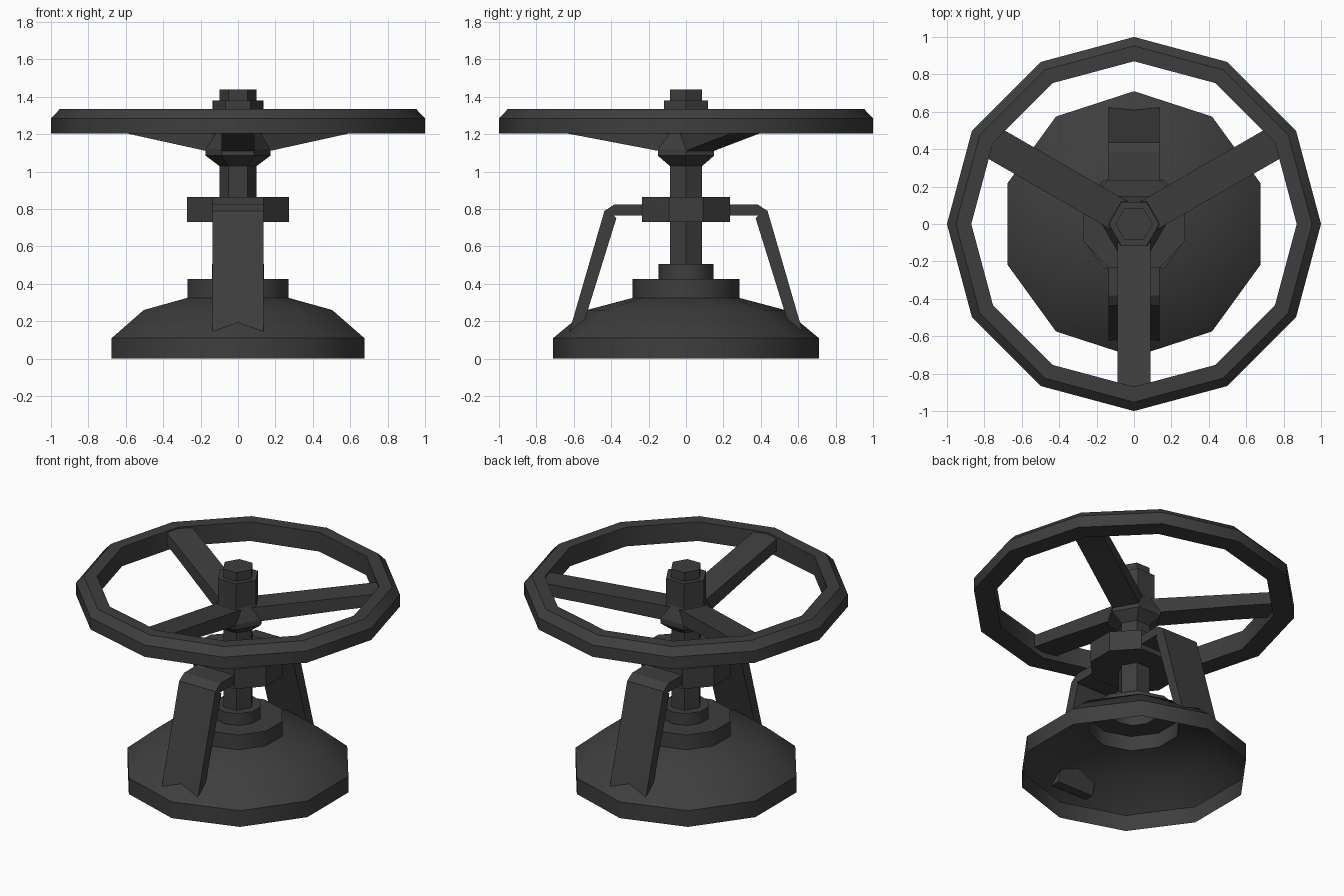
import bpy, bmesh, math
from mathutils import Matrix

default = bpy.data.objects.get("Cube")
if default:
    bpy.data.objects.remove(default, do_unlink=True)

iron = bpy.data.materials.new("dark_iron")
iron.use_nodes = True
iron.diffuse_color = (0.048, 0.048, 0.048, 1)
iron.node_tree.nodes["Principled BSDF"].inputs["Base Color"].default_value = iron.diffuse_color


def finish(name, bm, smooth_angle=None):
    mesh = bpy.data.meshes.new(name)
    bm.to_mesh(mesh)
    bm.free()
    mesh.materials.append(iron)
    obj = bpy.data.objects.new(name, mesh)
    bpy.context.collection.objects.link(obj)
    if smooth_angle:
        bpy.ops.object.select_all(action='DESELECT')
        obj.select_set(True)
        bpy.context.view_layer.objects.active = obj
        bpy.ops.object.shade_smooth_by_angle(angle=math.radians(smooth_angle))
    return obj


def lathe(name, profile, sides, phase=0, closed=False, bottom=True, smooth_angle=None):
    """Turn a (radius, height) profile, listed upward on the outside, around z."""
    bm = bmesh.new()
    angles = [math.radians(phase) + math.tau * i / sides for i in range(sides)]
    rings = [[bm.verts.new((r * math.cos(a), r * math.sin(a), z)) for a in angles]
             for r, z in profile]
    pairs = list(zip(rings, rings[1:]))
    if closed:
        pairs.append((rings[-1], rings[0]))
    for low, high in pairs:
        for i in range(sides):
            j = (i + 1) % sides
            bm.faces.new((low[i], low[j], high[j], high[i]))
    if not closed:
        bm.faces.new(rings[-1])
        if bottom:
            bm.faces.new(rings[0][::-1])
    return finish(name, bm, smooth_angle)


def strap(name, outline, width, turn):
    """Extrude an (outward, height) outline across its width, then turn it about z."""
    bm = bmesh.new()
    sides = [[bm.verts.new((r, s * width / 2, z)) for r, z in outline] for s in (-1, 1)]
    near, far = sides
    bm.faces.new(near)
    bm.faces.new(far[::-1])
    for i in range(len(outline)):
        j = (i + 1) % len(outline)
        bm.faces.new((near[i], far[i], far[j], near[j]))
    bmesh.ops.recalc_face_normals(bm, faces=bm.faces)
    bm.transform(Matrix.Rotation(math.radians(turn), 4, 'Z'))
    return finish(name, bm)


# Hollow stepped base, open underneath
lathe("base_shell",
      [(0.71, 0), (0.71, 0.11), (0.53, 0.26), (0.285, 0.325), (0.285, 0.425),
       (0.146, 0.425), (0.146, 0.505)],
      10, phase=90, bottom=False, smooth_angle=40)

# Hexagonal stem running up through the hub
lathe("stem", [(0.1, 0.5), (0.1, 1.44)], 6)

# Flared hub
lathe("hub", [(0.1, 1.03), (0.173, 1.085), (0.173, 1.12), (0.135, 1.21), (0.135, 1.38)], 6)

# Handwheel rim with a chamfered outer edge
lathe("wheel_rim", [(0.87, 1.205), (1, 1.205), (1, 1.285), (0.952, 1.335), (0.87, 1.335)],
      12, closed=True, smooth_angle=40)

# Three sloping spokes
spoke = [(0.09, 1.1), (0.64, 1.205), (0.9, 1.25), (0.9, 1.325), (0.86, 1.325), (0.09, 1.2)]
for n, turn in enumerate((30, 150, 270)):
    strap(f"spoke_{n + 1}", spoke, 0.175, turn)

# Eight-sided yoke block around the stem
bm = bmesh.new()
quarter = [(0.273, 0.09), (0.137, 0.235)]
corners = quarter + [(-x, y) for x, y in quarter[::-1]]
corners += [(-x, -y) for x, y in corners]
plate = bm.faces.new([bm.verts.new((x, y, 0.73)) for x, y in corners])
raised = bmesh.ops.extrude_face_region(bm, geom=[plate], use_keep_orig=True)
bmesh.ops.translate(bm, vec=(0, 0, 0.135),
                    verts=[v for v in raised["geom"] if isinstance(v, bmesh.types.BMVert)])
bmesh.ops.recalc_face_normals(bm, faces=bm.faces)
finish("yoke", bm)

# Bent support arms from the yoke down into the base
arm = [(0.2, 0.765), (0.375, 0.765), (0.388, 0.752), (0.562, 0.14),
       (0.625, 0.14), (0.436, 0.79), (0.382, 0.825), (0.2, 0.825)]
arm[1:3] = [(0.385, 0.765), (0.372, 0.752)]
for name, turn in (("front_arm", -90), ("back_arm", 90)):
    strap(name, arm, 0.272, turn)
